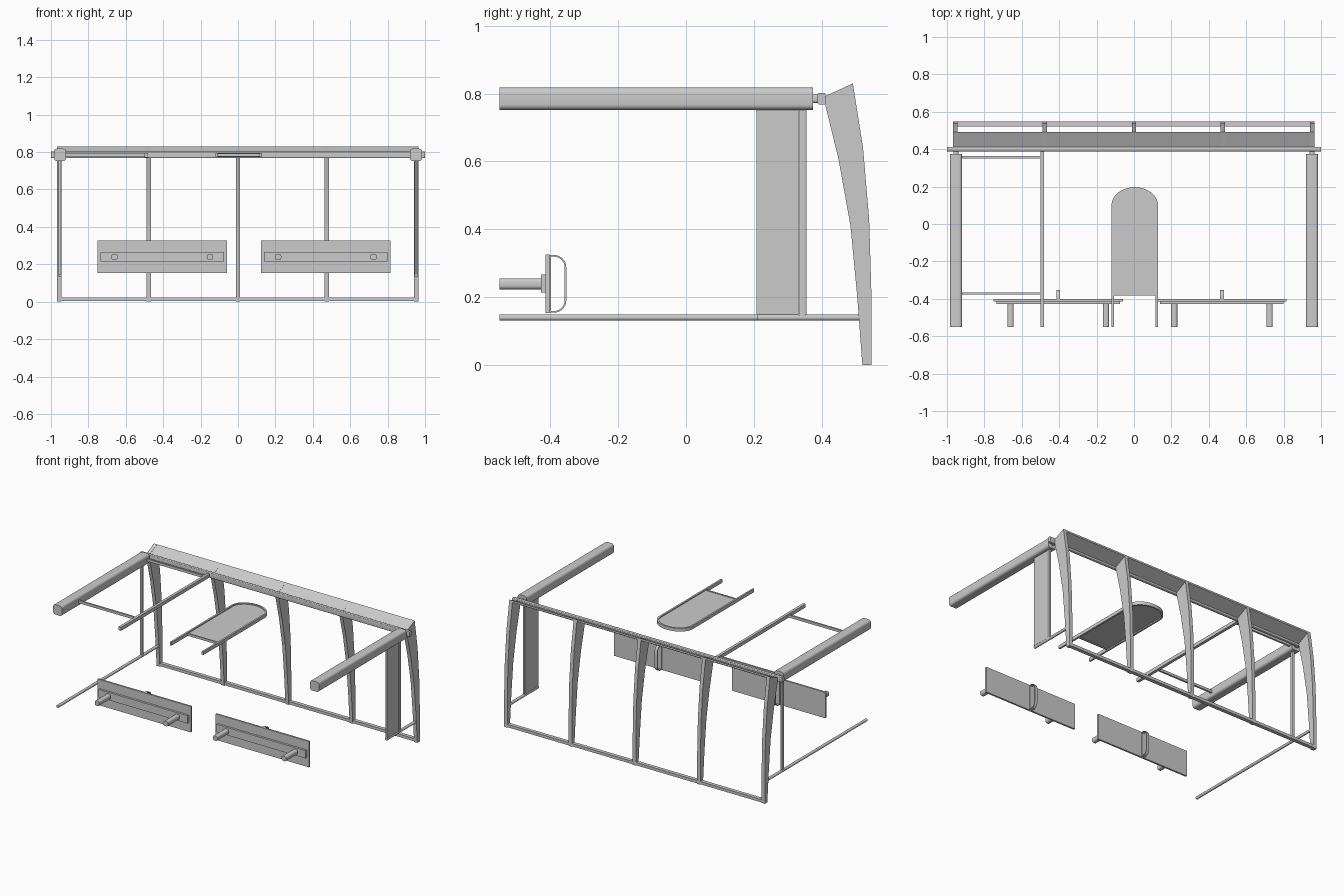
import bpy, bmesh, math
from mathutils import Vector

if "Cube" in bpy.data.objects:
    bpy.data.objects.remove(bpy.data.objects["Cube"], do_unlink=True)

grey = bpy.data.materials.new("light grey metal")
grey.use_nodes = True
grey.diffuse_color = (0.6, 0.6, 0.6, 1)
grey.node_tree.nodes["Principled BSDF"].inputs["Base Color"].default_value = (0.6, 0.6, 0.6, 1)

# Maps profile (u, v) and extrusion distance w to model space, by extrusion axis
AXES = {"x": lambda u, v, w: Vector((w, u, v)),
        "y": lambda u, v, w: Vector((u, w, v)),
        "z": lambda u, v, w: Vector((u, v, w))}


def finish(name, bm, smooth):
    bmesh.ops.recalc_face_normals(bm, faces=bm.faces)
    mesh = bpy.data.meshes.new(name)
    bm.to_mesh(mesh)
    bm.free()
    obj = bpy.data.objects.new(name, mesh)
    bpy.context.collection.objects.link(obj)
    mesh.materials.append(grey)
    if smooth:
        bpy.ops.object.select_all(action="DESELECT")
        obj.select_set(True)
        bpy.context.view_layer.objects.active = obj
        bpy.ops.object.shade_smooth_by_angle(angle=math.radians(35))
    return obj


def prism(name, profile, axis, start, end, smooth=False):
    """Extrude a closed profile along an axis, with end caps."""
    bm = bmesh.new()
    a, b = [[bm.verts.new(AXES[axis](u, v, w)) for u, v in profile] for w in (start, end)]
    bm.faces.new(a)
    bm.faces.new(b)
    for i in range(len(a)):
        j = (i + 1) % len(a)
        bm.faces.new((a[i], a[j], b[j], b[i]))
    return finish(name, bm, smooth)


def band(name, outer, inner, axis, start, end, closed=True):
    """Extrude the strip between two matching outlines."""
    bm = bmesh.new()
    rows = [[bm.verts.new(AXES[axis](u, v, w)) for u, v in loop]
            for loop, w in ((outer, start), (outer, end), (inner, end), (inner, start))]
    n = len(outer)
    for r in range(4):
        p, q = rows[r], rows[(r + 1) % 4]
        for i in range(n if closed else n - 1):
            j = (i + 1) % n
            bm.faces.new((p[i], p[j], q[j], q[i]))
    if not closed:
        bm.faces.new([row[0] for row in rows])
        bm.faces.new([row[-1] for row in rows])
    return finish(name, bm, True)


def rounded(u, v, w, h, r, steps=5):
    """Rounded rectangle outline centred on (u, v)."""
    points = []
    for k, (su, sv) in enumerate(((1, 1), (-1, 1), (-1, -1), (1, -1))):
        for s in range(steps + 1):
            t = math.pi / 2 * (k + s / steps)
            points.append((u + su * (w / 2 - r) + r * math.cos(t),
                           v + sv * (h / 2 - r) + r * math.sin(t)))
    return points


def box(name, x, y, z):
    rect = [(x[0], y[0]), (x[1], y[0]), (x[1], y[1]), (x[0], y[1])]
    return prism(name, rect, "z", z[0], z[1])


# Curved back ribs
rib = [(0.405, 0.79), (0.45, 0.605), (0.485, 0.41), (0.505, 0.2), (0.52, 0),
       (0.547, 0), (0.547, 0.2), (0.54, 0.43), (0.522, 0.64), (0.492, 0.83)]
for i, x in enumerate((-0.955, -0.478, 0, 0.475, 0.953)):
    prism(f"back_rib_{i + 1}", rib, "x", x - 0.012, x + 0.012)

# Sloping canopy strip, bottom rail and cross bar
prism("canopy_strip", [(0.41, 0.79), (0.492, 0.83), (0.493, 0.818), (0.411, 0.778)],
      "x", -0.967, 0.965)
box("bottom_rail", (-0.967, 0.965), (0.522, 0.547), (0.003, 0.022))
prism("cross_bar", rounded(0.4, 0.785, 0.024, 0.034, 0.005), "x", -1, 1, True)

# Side beams with joints, and slim side posts
for side, s in (("right", -1), ("left", 1)):
    x = s * 0.952
    prism(side + "_roof_beam", rounded(x, 0.785, 0.066, 0.066, 0.016), "y", -0.55, 0.375, True)
    prism(side + "_beam_joint", rounded(x, 0.785, 0.026, 0.026, 0.008), "y", 0.37, 0.395, True)
    prism(side + "_side_post", rounded(x, 0.343, 0.016, 0.022, 0.005), "z", 0.14, 0.755, True)
    prism(side + "_low_rail", rounded(x, 0.14, 0.018, 0.018, 0.008), "y",
          -0.55 if s < 0 else 0.21, 0.525, True)
box("side_panel", (0.946, 0.958), (0.208, 0.356), (0.148, 0.755))

# Roof ladder on the right
box("roof_ladder_rail", (-0.501, -0.482), (-0.55, 0.395), (0.772, 0.795))
for i, y in enumerate((-0.372, 0.357)):
    box(f"roof_ladder_rung_{i + 1}", (-0.925, -0.495), (y - 0.006, y + 0.006), (0.776, 0.793))


# Arched roof panel with its rim
def arch(half, top, bottom):
    curve = [(0.004 + half * math.cos(math.pi * i / 24),
              0.1 + (top - 0.1) * math.sin(math.pi * i / 24)) for i in range(25)]
    return [(0.004 + half, bottom)] + curve + [(0.004 - half, bottom)]


band("arch_rim", arch(0.124, 0.197, -0.55), arch(0.112, 0.186, -0.55), "z", 0.773, 0.795, False)
prism("arch_panel", arch(0.114, 0.188, -0.378), "z", 0.781, 0.788)
box("arch_front_bar", (-0.11, 0.118), (-0.382, -0.374), (0.776, 0.792))

# Two boards, each with a mounting strip, two tubes and a rear loop
for side, x, loop_x in (("right", -0.405, -0.405), ("left", 0.47, 0.47)):
    box(side + "_board", (x - 0.346, x + 0.346), (-0.414, -0.402), (0.153, 0.326))
    box(side + "_mounting_strip", (x - 0.33, x + 0.33), (-0.428, -0.413), (0.214, 0.266))
    for i, dx in enumerate((-0.255, 0.255)):
        prism(f"{side}_tube_{i + 1}", rounded(x + dx, 0.239, 0.033, 0.033, 0.012),
              "y", -0.55, -0.42, True)
    # Loop outlines are rounded strongly at the rear only
    loops = []
    for inset in (0, 0.005):
        rear = [(min(u, 1), v) for u, v in rounded(-0.4, 0.239, 0.094 - 2 * inset,
                                                   0.17 - 2 * inset, 0.036 - inset, 8)]
        loops.append([(max(u, -0.403 + inset), v) for u, v in rear])
    band(side + "_rear_loop", loops[0], loops[1], "x", loop_x - 0.01, loop_x + 0.01)
